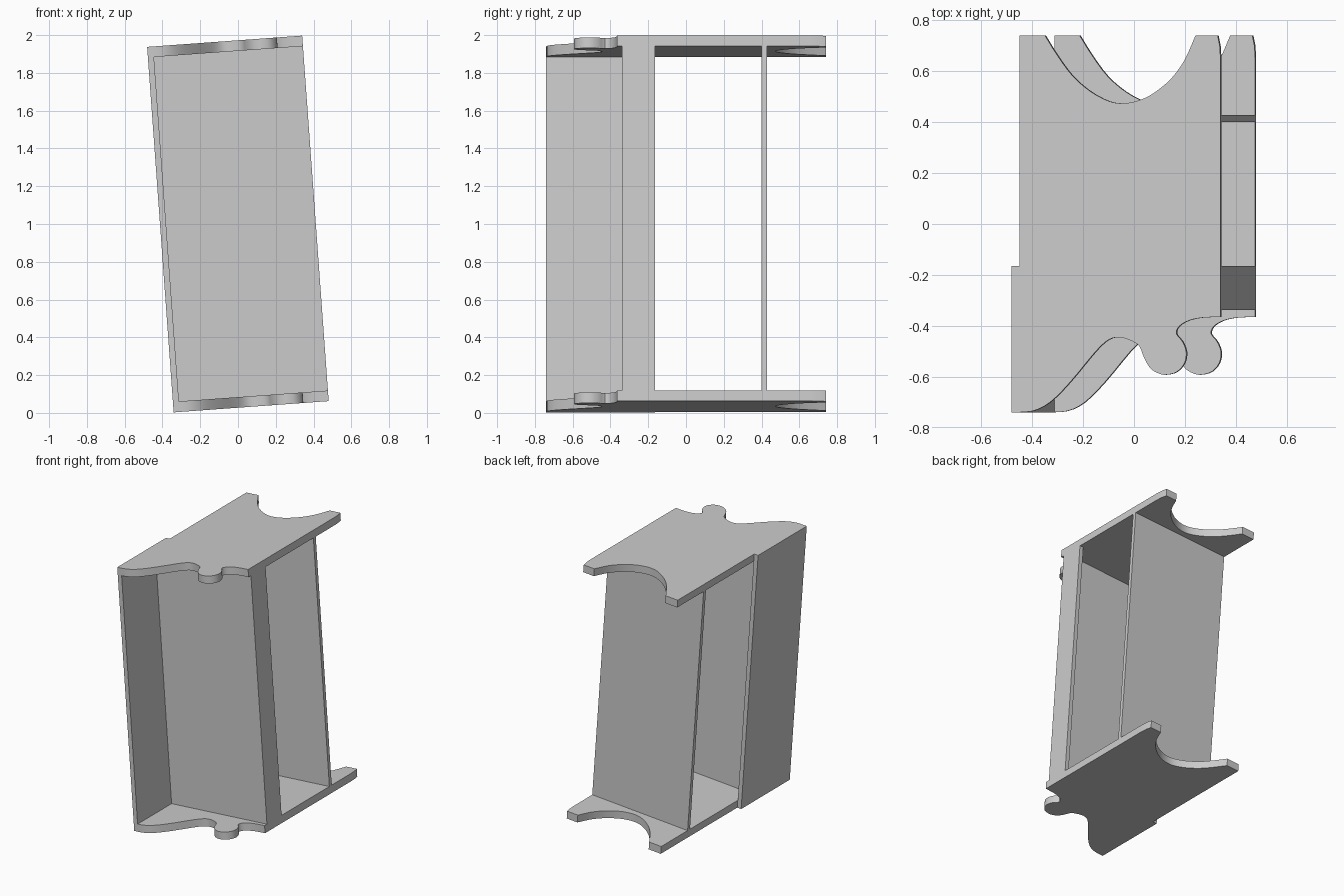
import bpy, bmesh
from math import radians
from mathutils import Matrix, Vector

if "Cube" in bpy.data.objects:
    bpy.data.objects.remove(bpy.data.objects["Cube"])

# Whole frame leans sideways about the y axis
TILT = Matrix.Translation((0, 0, 1)) @ Matrix.Rotation(radians(-4.15), 4, 'Y')
H, T = 0.97, 0.056           # half height, plate thickness
L, LB, R = -0.412, -0.38, 0.411  # left edge, stepped left edge, right edge


def prism(name, pts, z0, z1):
    bm = bmesh.new()
    face = bm.faces.new([bm.verts.new((x, y, z0)) for x, y in pts])
    geo = bmesh.ops.extrude_face_region(bm, geom=[face])
    verts = [g for g in geo["geom"] if isinstance(g, bmesh.types.BMVert)]
    bmesh.ops.translate(bm, verts=verts, vec=(0, 0, z1 - z0))
    bmesh.ops.recalc_face_normals(bm, faces=bm.faces)
    me = bpy.data.meshes.new(name)
    bm.to_mesh(me)
    bm.free()
    ob = bpy.data.objects.new(name, me)
    ob.matrix_world = TILT
    bpy.context.collection.objects.link(ob)
    bpy.ops.object.select_all(action='DESELECT')
    bpy.context.view_layer.objects.active = ob
    ob.select_set(True)
    bpy.ops.object.shade_smooth_by_angle(angle=radians(30))
    return ob


def spline(pts, n=3):
    p = [Vector(q) for q in pts]
    p = [p[0]] + p + [p[-1]]
    out = []
    for a, b, c, d in zip(p, p[1:], p[2:], p[3:]):
        for i in range(n):
            t = i / n
            out.append(0.5 * (2 * b + (c - a) * t + (2 * a - 5 * b + 4 * c - d) * t * t
                              + (3 * b - a - 3 * c + d) * t ** 3))
    return [tuple(q) for q in out] + [tuple(pts[-1])]


def rect(x0, x1, y0, y1):
    return [(x0, y0), (x1, y0), (x1, y1), (x0, y1)]


# Wavy front edge with a round lobe, and scooped back edge
front = spline([(L, -.74), (-.33, -.735), (-.26, -.7), (-.18, -.62), (-.08, -.5),
                (-.03, -.455), (.01, -.445), (.05, -.455), (.09, -.478), (.11, -.525),
                (.135, -.567), (.17, -.588), (.2, -.592), (.24, -.58), (.27, -.545),
                (.276, -.5), (.26, -.46), (.237, -.43), (.25, -.40), (.29, -.378),
                (.34, -.368), (.385, -.366), (R, -.366)])
back = spline([(.312, .74), (.27, .645), (.22, .575), (.17, .53), (.12, .498),
               (.07, .48), (.02, .474), (-.03, .483), (-.1, .52), (-.17, .58),
               (-.23, .66), (-.28, .74)])
outline = front + [(R, .65), (.408, .70), (.40, .74)] + back + [(LB, .74), (LB, -.165), (L, -.165)]

# End plates
prism("bottom_plate", outline, -H, -H + T)
prism("top_plate", outline, H - T, H)

# Upright panels between the plates
z0, z1 = -H + T, H - T
prism("left_wall", rect(L, LB, -.74, -.165), z0, z1)
prism("back_panel", rect(LB, R, .40, .428), z0, z1)

# Front panel with a return flange on the right
prism("front_panel", [(LB, -.338), (R, -.338), (R, -.165), (R - .03, -.165),
                      (R - .03, -.308), (LB, -.308)], z0, z1)
